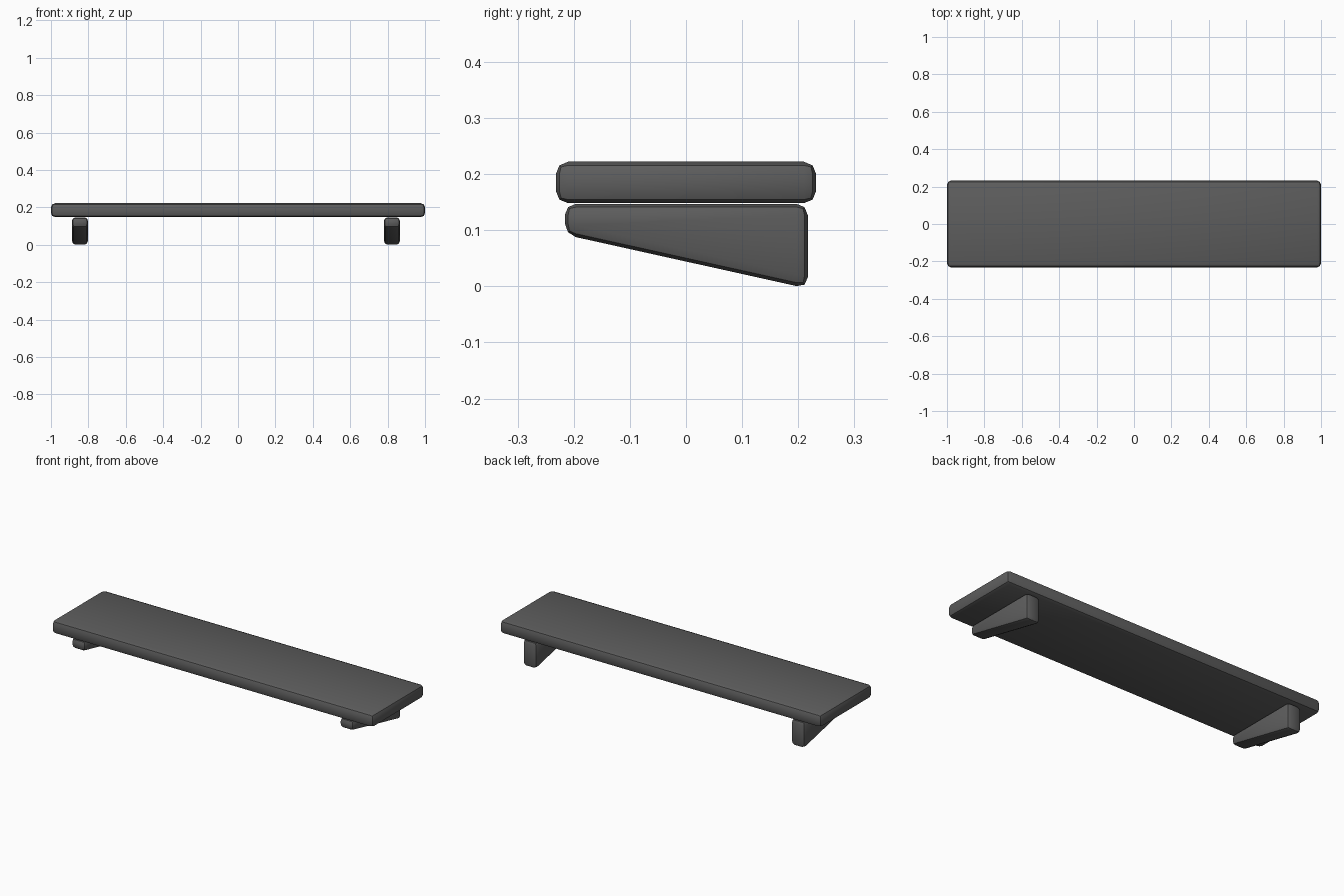
import bpy
import bmesh
import math

default_cube = bpy.data.objects.get("Cube")
if default_cube:
    bpy.data.objects.remove(default_cube, do_unlink=True)

# Single dark finish
grey = (0.11, 0.11, 0.11, 1.0)
finish = bpy.data.materials.new("dark_grey")
finish.use_nodes = True
finish.diffuse_color = grey
finish.node_tree.nodes["Principled BSDF"].inputs["Base Color"].default_value = grey


def rounded_prism(name, profile, x_center, width, bevel):
    """Extrude a (y, z) profile along x and round every edge."""
    bm = bmesh.new()
    ring = [bm.verts.new((x_center - width / 2, y, z)) for y, z in profile]
    face = bm.faces.new(ring)
    extruded = bmesh.ops.extrude_face_region(bm, geom=[face])
    moved = [v for v in extruded["geom"] if isinstance(v, bmesh.types.BMVert)]
    bmesh.ops.translate(bm, vec=(width, 0, 0), verts=moved)
    bmesh.ops.recalc_face_normals(bm, faces=bm.faces[:])
    bmesh.ops.bevel(bm, geom=bm.edges[:], offset=bevel, segments=2,
                    profile=0.5, affect='EDGES')
    mesh = bpy.data.meshes.new(name)
    bm.to_mesh(mesh)
    bm.free()
    mesh.materials.append(finish)
    obj = bpy.data.objects.new(name, mesh)
    bpy.context.collection.objects.link(obj)
    bpy.ops.object.select_all(action='DESELECT')
    obj.select_set(True)
    bpy.context.view_layer.objects.active = obj
    bpy.ops.object.shade_smooth_by_angle(angle=math.radians(30))
    return obj


# Shelf board
depth, bottom, top = 0.232, 0.148, 0.222
rounded_prism("shelf_board",
              [(-depth, bottom), (depth, bottom), (depth, top), (-depth, top)],
              0, 2.0, 0.022)

# Tapered brackets, deepest at the back
bracket = [(-0.216, 0.092), (0.217, -0.004), (0.217, 0.147), (-0.216, 0.147)]
for name, x in (("right_bracket", -0.845), ("left_bracket", 0.823)):
    rounded_prism(name, bracket, x, 0.086, 0.02)
